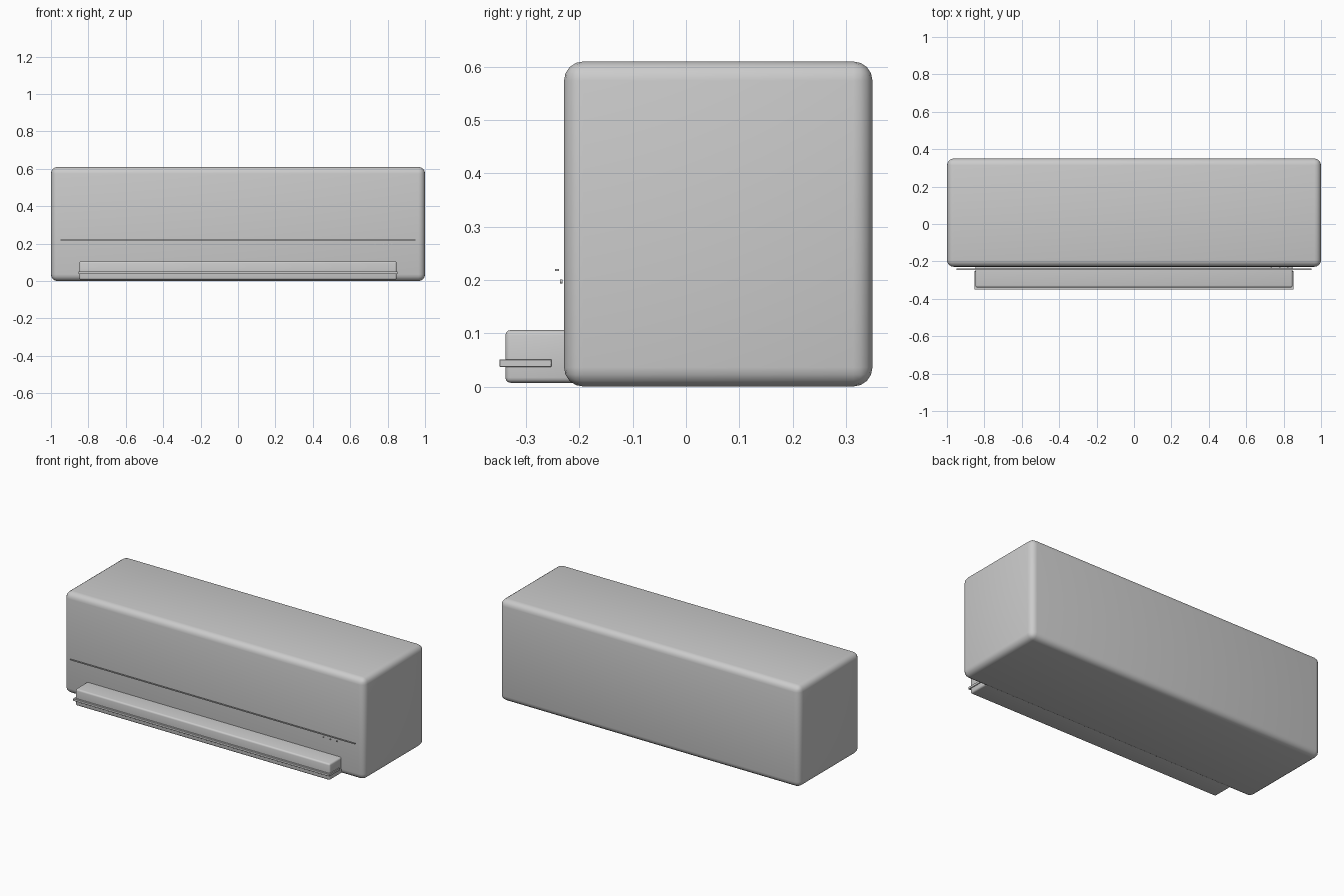
import bpy
import math

if "Cube" in bpy.data.objects:
    bpy.data.objects.remove(bpy.data.objects["Cube"])


def finish(obj, name, bevel, segments):
    obj.name = name
    if bevel:
        mod = obj.modifiers.new("Bevel", "BEVEL")
        mod.width = bevel
        mod.segments = segments
        mod.limit_method = "ANGLE"
        bpy.ops.object.modifier_apply(modifier=mod.name)
        bpy.ops.object.shade_smooth_by_angle(angle=math.radians(40))
    return obj


def box(name, half_x, y, z, bevel=0, segments=1):
    """Box centred on x = 0, spanning the given y and z ranges."""
    bpy.ops.mesh.primitive_cube_add(size=1, location=(0, sum(y) / 2, sum(z) / 2))
    obj = bpy.context.object
    obj.scale = (2 * half_x, y[1] - y[0], z[1] - z[0])
    bpy.ops.object.transform_apply(location=False, rotation=False, scale=True)
    return finish(obj, name, bevel, segments)


# Main rounded housing
box("housing", 1.0, (-0.229, 0.35), (0.0, 0.61), 0.036, 4)

# Air outlet along the lower front
box("air_outlet", 0.848, (-0.339, -0.14), (0.007, 0.106), 0.01, 3)

# Thin louver blade around the outlet front
box("louver", 0.853, (-0.35, -0.252), (0.037, 0.051), 0.001, 1)

# Panel seam strip across the front
box("panel_seam", 0.948, (-0.246, -0.238), (0.217, 0.221))

# Row of indicator lights
for i, x in enumerate((0.733, 0.778, 0.822)):
    bpy.ops.mesh.primitive_cylinder_add(
        vertices=12, radius=0.004, depth=0.004,
        location=(x, -0.234, 0.197), rotation=(math.pi / 2, 0, 0))
    bpy.context.object.name = f"indicator_light_{i + 1}"
